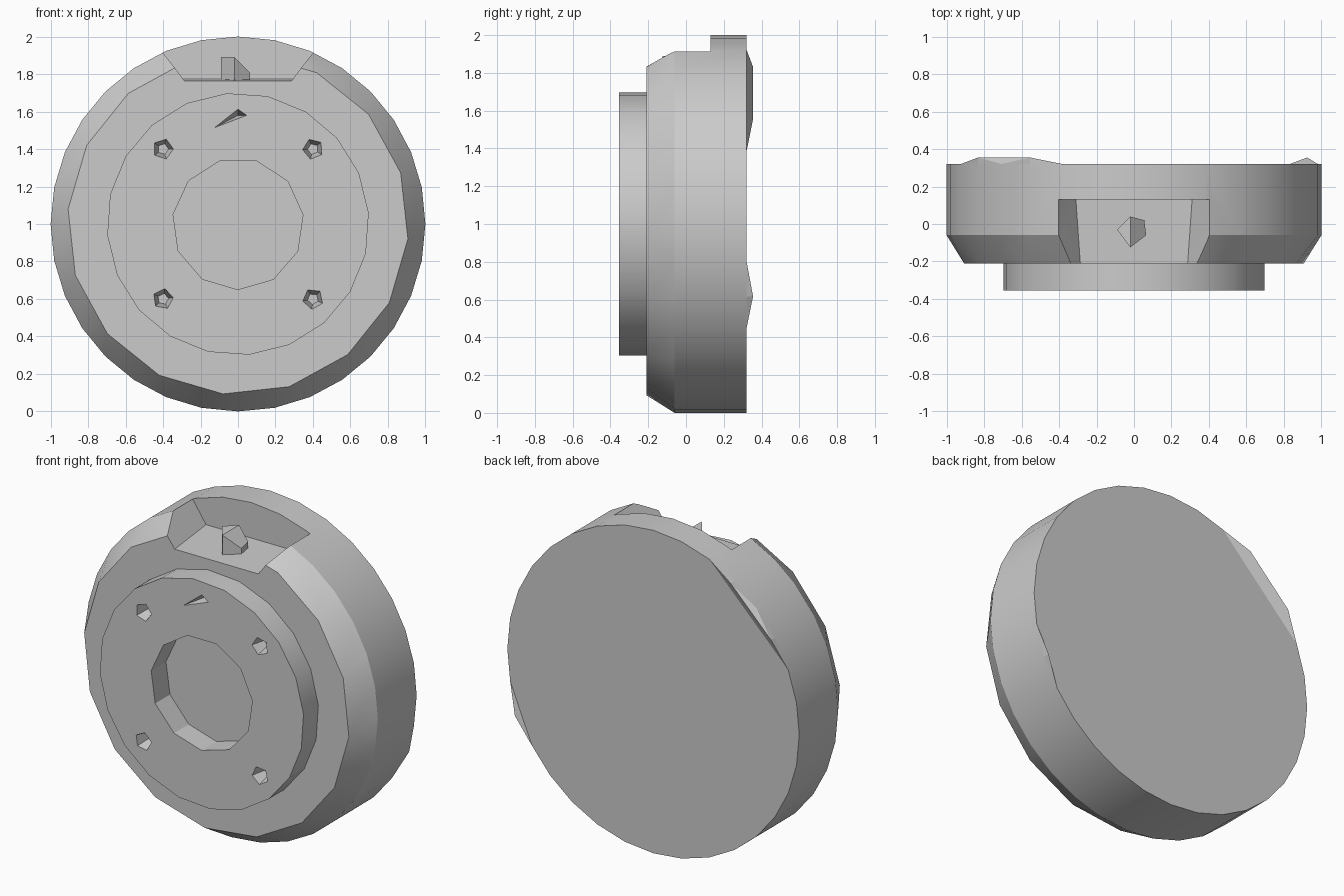
import bpy, bmesh
from math import cos, sin, radians, tau

cube = bpy.data.objects.get("Cube")
if cube:
    bpy.data.objects.remove(cube, do_unlink=True)

grey = bpy.data.materials.new("plain grey")
grey.use_nodes = True
grey.diffuse_color = (0.6, 0.6, 0.6, 1)
grey.node_tree.nodes["Principled BSDF"].inputs["Base Color"].default_value = (0.6, 0.6, 0.6, 1)


def ring(radius, y, sides, phase=0.0, cx=0.0, cz=1.0):
    """Points of a regular polygon facing the front."""
    angles = [radians(phase) + tau * i / sides for i in range(sides)]
    return [(cx + radius * cos(a), y, cz + radius * sin(a)) for a in angles]


def solid(name, points):
    """Convex solid wrapped around the points, coplanar faces merged."""
    bm = bmesh.new()
    for p in points:
        bm.verts.new(p)
    hull = bmesh.ops.convex_hull(bm, input=bm.verts)
    spare = [g for g in hull["geom_interior"] if isinstance(g, bmesh.types.BMVert)]
    bmesh.ops.delete(bm, geom=spare, context='VERTS')
    bmesh.ops.dissolve_limit(bm, angle_limit=0.005, verts=bm.verts, edges=bm.edges)
    bmesh.ops.recalc_face_normals(bm, faces=bm.faces)
    mesh = bpy.data.meshes.new(name)
    bm.to_mesh(mesh)
    bm.free()
    mesh.materials.append(grey)
    obj = bpy.data.objects.new(name, mesh)
    bpy.context.collection.objects.link(obj)
    return obj


def activate(obj):
    bpy.ops.object.select_all(action='DESELECT')
    obj.select_set(True)
    bpy.context.view_layer.objects.active = obj


def cut(target, points):
    """Subtract a convex solid from the target."""
    cutter = solid("cutter", points)
    cutter.hide_render = True
    mod = target.modifiers.new("cut", 'BOOLEAN')
    mod.operation = 'DIFFERENCE'
    mod.solver = 'EXACT'
    mod.object = cutter
    activate(target)
    bpy.ops.object.modifier_apply(modifier=mod.name)
    bpy.data.objects.remove(cutter, do_unlink=True)


# Main disc with a coarse front chamfer
body = solid("body", ring(1, 0.32, 32) + ring(1, -0.06, 32) + ring(0.91, -0.21, 16, -5))

# Flared notch in the top edge
cut(body, [(s * x, y, z) for s in (-1, 1)
           for x, y, z in ((0.28, -0.3, 1.76), (0.31, 0.13, 1.78),
                           (0.53, -0.3, 2.1), (0.53, 0.13, 2.1))])

# Raised boss with a central recess
boss = solid("front_boss", ring(0.7, -0.355, 20, 5) + ring(0.7, -0.2, 20, 5))
cut(boss, ring(0.35, -0.5, 11, 8) + ring(0.35, -0.1, 11, 8))

# Four small tapered pits and one skewed pit at the top of the boss
for i, (x, z) in enumerate([(-0.4, 1.4), (0.4, 1.4), (-0.4, 0.6), (0.4, 0.6)]):
    cut(boss, ring(0.06, -0.37, 5, 40 * i, x, z) + ring(0.03, -0.27, 5, 40 * i, x, z))
pit = [(-0.19, 1.48), (0.07, 1.58), (0.0, 1.63)]
cut(boss, [(x, -0.4, z) for x, z in pit] + [(0.0, -0.27, 1.58)])

# Slanted five-sided peg standing in the notch
peg_outline = [(-0.09, -0.03), (-0.02, 0.04), (0.055, 0.02), (0.065, -0.06), (-0.02, -0.125)]
solid("notch_peg", [(x, y, z) for x, y in peg_outline
                    for z in (1.74, 1.89 - max(0, x + 0.02))])

# Low raised slivers along the back rim
for side, start, end, peaks in (("right", 112.5, 157.5, (123.75, 146.25)),
                                ("left", -33.75, -11.25, (-22.5,))):
    steps = int((end - start) / 11.25) + 1
    rim = [radians(start + 11.25 * i) for i in range(steps)]
    points = [(cos(a), 0.31, 1 + sin(a)) for a in rim]
    points += [(cos(a), 0.32, 1 + sin(a)) for a in rim]
    points += [(cos(radians(p)), 0.355, 1 + sin(radians(p))) for p in peaks]
    solid(side + "_rim_sliver", points)

# Soft shading around the curved walls, crisp edges elsewhere
for part in (body, boss):
    activate(part)
    bpy.ops.object.shade_smooth_by_angle(angle=radians(25))
